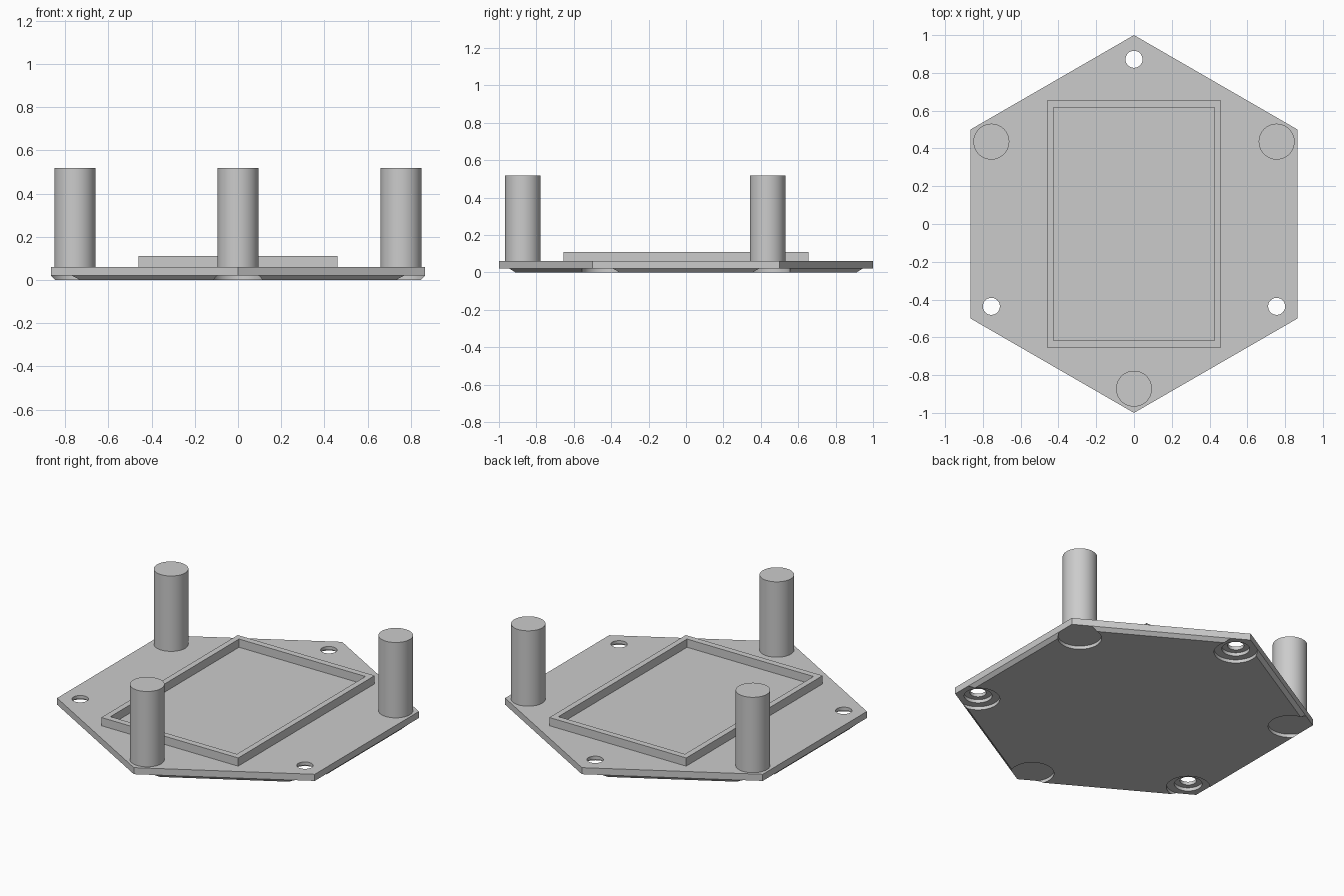
import bpy
import bmesh
from math import sin, cos, radians, tau

cube = bpy.data.objects.get("Cube")
if cube:
    bpy.data.objects.remove(cube, do_unlink=True)

# Material
grey = bpy.data.materials.new("plain_grey")
grey.use_nodes = True
grey.diffuse_color = (0.6, 0.6, 0.6, 1)
grey.node_tree.nodes["Principled BSDF"].inputs["Base Color"].default_value = grey.diffuse_color


def finish(name, bm):
    bmesh.ops.recalc_face_normals(bm, faces=bm.faces)
    mesh = bpy.data.meshes.new(name)
    bm.to_mesh(mesh)
    bm.free()
    mesh.materials.append(grey)
    ob = bpy.data.objects.new(name, mesh)
    bpy.context.collection.objects.link(ob)
    return ob


def prism(name, sides, rings, x=0, y=0):
    """Stack of regular polygons given as (radius, z), capped at both ends."""
    bm = bmesh.new()
    loops = []
    for r, z in rings:
        angles = [tau * (i / sides + 0.25) for i in range(sides)]
        loops.append([bm.verts.new((x + r * cos(a), y + r * sin(a), z)) for a in angles])
    for low, high in zip(loops, loops[1:]):
        for i in range(sides):
            j = (i + 1) % sides
            bm.faces.new((low[i], low[j], high[j], high[i]))
    bm.faces.new(loops[0])
    bm.faces.new(loops[-1])
    return finish(name, bm)


def box(name, hx, hy, z0, z1):
    bm = bmesh.new()
    bmesh.ops.create_cube(bm, size=1)
    for v in bm.verts:
        v.co = (v.co.x * 2 * hx, v.co.y * 2 * hy, z1 if v.co.z > 0 else z0)
    return finish(name, bm)


def select(ob):
    bpy.ops.object.select_all(action="DESELECT")
    ob.select_set(True)
    bpy.context.view_layer.objects.active = ob


def cut(ob, cutter):
    select(ob)
    mod = ob.modifiers.new("cut", "BOOLEAN")
    mod.operation = "DIFFERENCE"
    mod.solver = "EXACT"
    mod.object = cutter
    bpy.ops.object.modifier_apply(modifier=mod.name)
    bpy.data.objects.remove(cutter, do_unlink=True)


PLATE_TOP = 0.06
CORNER = 0.872
TIP = 0.922

# Hexagonal base plate with chamfered lower edge
plate = prism("base_plate", 6, [(0.977, 0), (1, 0.02), (1, PLATE_TOP)])

# Raised rectangular rim
rim = box("tray_rim", 0.46, 0.655, PLATE_TOP, 0.11)
cut(rim, box("rim_cutter", 0.425, 0.617, 0, 0.2))

# Corners alternate between stepped screw holes and posts
smooth = [plate]
for k in range(6):
    a = radians(90 + 60 * k)
    x, y = CORNER * cos(a), CORNER * sin(a)
    # Underside recess, opened out through the corner tip
    cut(plate, prism("recess_cutter", 64, [(0.12, -0.1), (0.12, 0.02)], x, y))
    cut(plate, prism("tip_cutter", 64, [(0.09, -0.1), (0.09, 0.02)], TIP * cos(a), TIP * sin(a)))
    if k % 2 == 0:
        cut(plate, prism("counterbore_cutter", 64, [(0.077, -0.1), (0.077, 0.04)], x, y))
        cut(plate, prism("hole_cutter", 64, [(0.045, -0.1), (0.045, 0.2)], x, y))
    else:
        smooth.append(prism("post", 64, [(0.095, PLATE_TOP), (0.095, 0.518)], x, y))

for ob in smooth:
    select(ob)
    bpy.ops.object.shade_smooth_by_angle(angle=radians(30))
